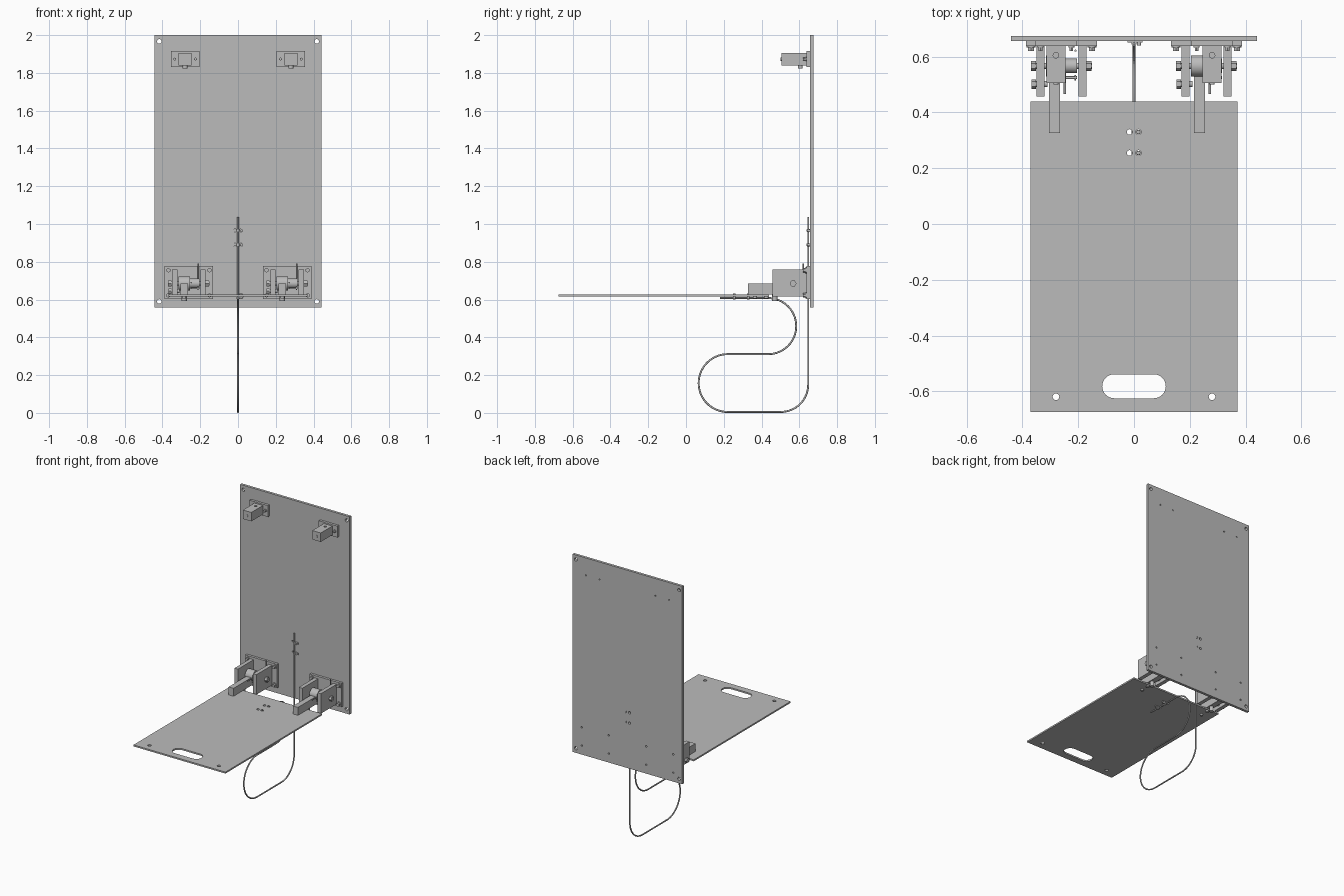
import bpy
from math import pi, cos, sin
from mathutils import Matrix

if "Cube" in bpy.data.objects:
    bpy.data.objects.remove(bpy.data.objects["Cube"], do_unlink=True)

grey = bpy.data.materials.new("plain grey")
grey.use_nodes = True
GREY = (0.5, 0.5, 0.5, 1)
grey.diffuse_color = GREY
grey.node_tree.nodes["Principled BSDF"].inputs["Base Color"].default_value = GREY


def finish(ob, name, smooth=False):
    ob.name = name
    ob.data.materials.clear()
    ob.data.materials.append(grey)
    if smooth:
        bpy.ops.object.shade_smooth_by_angle()
    return ob


def box(name, x, y, z):
    """Box from (low, high) pairs."""
    bpy.ops.mesh.primitive_cube_add(size=1)
    ob = bpy.context.object
    ob.data.transform(Matrix.Diagonal([b - a for a, b in (x, y, z)] + [1]))
    ob.location = [(a + b) / 2 for a, b in (x, y, z)]
    return finish(ob, name)


def rod(name, start, length, radius, axis, sides=24):
    """Cylinder from a start point along +axis."""
    bpy.ops.mesh.primitive_cylinder_add(radius=radius, depth=length, vertices=sides)
    ob = bpy.context.object
    ob.data.transform(Matrix.Translation((0, 0, length / 2)))
    turn = {"x": Matrix.Rotation(pi / 2, 4, "Y"), "y": Matrix.Rotation(-pi / 2, 4, "X"),
            "z": Matrix.Identity(4)}[axis]
    ob.data.transform(turn)
    ob.location = start
    return finish(ob, name, sides > 8)


def arc(u, v, r, a0, a1, steps=16):
    return [(u + r * cos(a0 + (a1 - a0) * i / steps), v + r * sin(a0 + (a1 - a0) * i / steps))
            for i in range(steps + 1)]


def circle(u, v, r):
    return arc(u, v, r, 0, 2 * pi)[:-1]


def slot(u, v, half, r):
    return arc(u + half, v, r, -pi / 2, pi / 2) + arc(u - half, v, r, pi / 2, 3 * pi / 2)


def plate(name, u, v, span, holes, upright=False):
    """Flat sheet with cut-outs; upright sheets stand in the xz plane."""
    cu = bpy.data.curves.new(name, "CURVE")
    cu.dimensions = "2D"
    cu.fill_mode = "BOTH"
    cu.extrude = (span[1] - span[0]) / 2
    outline = [(u[0], v[0]), (u[1], v[0]), (u[1], v[1]), (u[0], v[1])]
    for loop in [outline] + holes:
        sp = cu.splines.new("POLY")
        sp.points.add(len(loop) - 1)
        for p, q in zip(sp.points, loop):
            p.co = (q[0], q[1], 0, 1)
        sp.use_cyclic_u = True
    ob = bpy.data.objects.new(name, cu)
    bpy.context.collection.objects.link(ob)
    bpy.ops.object.select_all(action="DESELECT")
    ob.select_set(True)
    bpy.context.view_layer.objects.active = ob
    bpy.ops.object.convert(target="MESH")
    ob = bpy.context.object
    mid = (span[0] + span[1]) / 2
    if upright:
        ob.data.transform(Matrix.Rotation(pi / 2, 4, "X"))
        ob.location.y = mid
    else:
        ob.location.z = mid
    return finish(ob, name, True)


def cable(name, points, radius):
    cu = bpy.data.curves.new(name, "CURVE")
    cu.dimensions = "3D"
    cu.bevel_depth = radius
    cu.bevel_resolution = 2
    cu.use_fill_caps = True
    sp = cu.splines.new("POLY")
    sp.points.add(len(points) - 1)
    for p, q in zip(sp.points, points):
        p.co = (*q, 1)
    ob = bpy.data.objects.new(name, cu)
    bpy.context.collection.objects.link(ob)
    return finish(ob, name)


def wall_bolt(name, x, y, z, r=0.011):
    """Washer and hex head facing forward from a surface at y."""
    rod(name + "_washer", (x, y - 0.005, z), 0.005, r * 1.35, "y")
    rod(name + "_head", (x, y - 0.018, z), 0.014, r, "y", 6)


UPPER_X, LOWER_X = (-0.28, 0.28), (-0.26, 0.26)
CLIP_Z, CLIP_Y = (0.965, 0.89), (0.33, 0.255)

# Back panel with corner, bracket and clip holes
holes = [circle(x, z, 0.012) for x in (-0.417, 0.417) for z in (0.59, 1.967)]
holes += [circle(x, z, 0.009) for x in (-0.016, 0.016) for z in CLIP_Z]
holes += [circle(c + d, 1.873, 0.005) for c in UPPER_X for d in (-0.055, 0.055)]
holes += [circle(c + d, z, 0.006) for c in LOWER_X for d in (-0.109, 0.109) for z in (0.622, 0.755)]
plate("back_panel", (-0.442, 0.442), (0.557, 2.0), (0.656, 0.675), holes, True)

# Fold-down shelf with hand slot
holes = [circle(x, -0.62, 0.012) for x in (-0.28, 0.28)]
holes += [circle(x, y, 0.01) for x in (-0.016, 0.016) for y in CLIP_Y]
holes.append(slot(0, -0.582, 0.071, 0.043))
plate("shelf", (-0.371, 0.371), (-0.675, 0.44), (0.616, 0.627), holes)

# Upper catch blocks
for c in UPPER_X:
    box("catch_plate", (c - 0.075, c + 0.075), (0.638, 0.656), (1.832, 1.915))
    plate("catch_block", (c - 0.034, c + 0.034), (0.505, 0.638), (1.84, 1.905),
          [circle(c, 0.605, 0.01)])
    rod("catch_pin", (c, 0.605, 1.822), 0.03, 0.013, "z")
    rod("catch_front_pin", (c, 0.501, 1.873), 0.01, 0.009, "y")
    for d in (-0.055, 0.055):
        wall_bolt("catch_bolt", c + d, 0.638, 1.873, 0.008)

# Lower hinge brackets, both built the same way round
for c in LOWER_X:
    box("hinge_plate", (c - 0.128, c + 0.128), (0.638, 0.656), (0.604, 0.777))
    for d in (-0.109, 0.109):
        for z in (0.622, 0.755):
            wall_bolt("hinge_bolt", c + d, 0.638, z, 0.012)
    for d in (-0.075, 0.075):
        box("hinge_cheek", (c + d - 0.014, c + d + 0.014), (0.457, 0.638), (0.615, 0.76))
    # Swinging arm, shaft and rollers
    a = c - 0.025
    box("hinge_arm", (a - 0.02, a + 0.02), (0.327, 0.575), (0.627, 0.685))
    rod("hinge_roller", (a - 0.03, 0.567, 0.685), 0.06, 0.038, "x")
    rod("hinge_spacer", (a + 0.03, 0.567, 0.685), 0.05, 0.026, "x")
    rod("hinge_shaft", (c - 0.105, 0.567, 0.685), 0.215, 0.011, "x")
    for d in (-0.11, 0.089):
        rod("hinge_shaft_nut", (c + d, 0.567, 0.685), 0.018, 0.018, "x", 6)
    # Stop bolt and spring legs
    rod("stop_bolt", (c - 0.1, 0.502, 0.645), 0.05, 0.011, "x")
    rod("stop_bolt_head", (c - 0.108, 0.502, 0.645), 0.016, 0.017, "x", 6)
    rod("spring_pin", (c + 0.01, 0.525, 0.66), 0.045, 0.005, "x")
    rod("spring_pin_head", (c + 0.046, 0.525, 0.66), 0.006, 0.01, "x")
    rod("spring_front_leg", (c + 0.012, 0.467, 0.69), 0.1, 0.004, "y", 12)
    rod("spring_rear_leg", (c + 0.05, 0.622, 0.68), 0.112, 0.004, "z", 12)
    # Screws holding the arm to the shelf
    for y in (0.365, 0.425):
        rod("arm_screw", (a, y, 0.606), 0.012, 0.011, "z")
    rod("arm_stop_knob", (a, 0.47, 0.592), 0.037, 0.014, "z")

# Looping cable from panel to shelf
path = [(0.647, 1.037)] + arc(0.502, 0.15, 0.145, 0, -pi / 2)
path += arc(0.22, 0.158, 0.153, -pi / 2, -3 * pi / 2, 32)
path += arc(0.435, 0.4595, 0.1485, -pi / 2, pi / 2, 32) + [(0.18, 0.608)]
cable("cable", [(0, y, z) for y, z in path], 0.005)

# Cable clips on the panel and under the shelf
for z in CLIP_Z:
    rod("panel_clip_loop", (0, 0.647, z - 0.006), 0.012, 0.009, "z")
    box("panel_clip_tab", (-0.024, 0.03), (0.651, 0.656), (z - 0.007, z + 0.007))
    rod("panel_clip_screw", (0.018, 0.641, z), 0.034, 0.008, "y")
for y in CLIP_Y:
    rod("shelf_clip_loop", (0, y - 0.006, 0.608), 0.012, 0.009, "y")
    box("shelf_clip_tab", (0, 0.03), (y - 0.007, y + 0.007), (0.611, 0.616))
    rod("shelf_clip_screw", (0.016, y, 0.603), 0.03, 0.007, "z")
